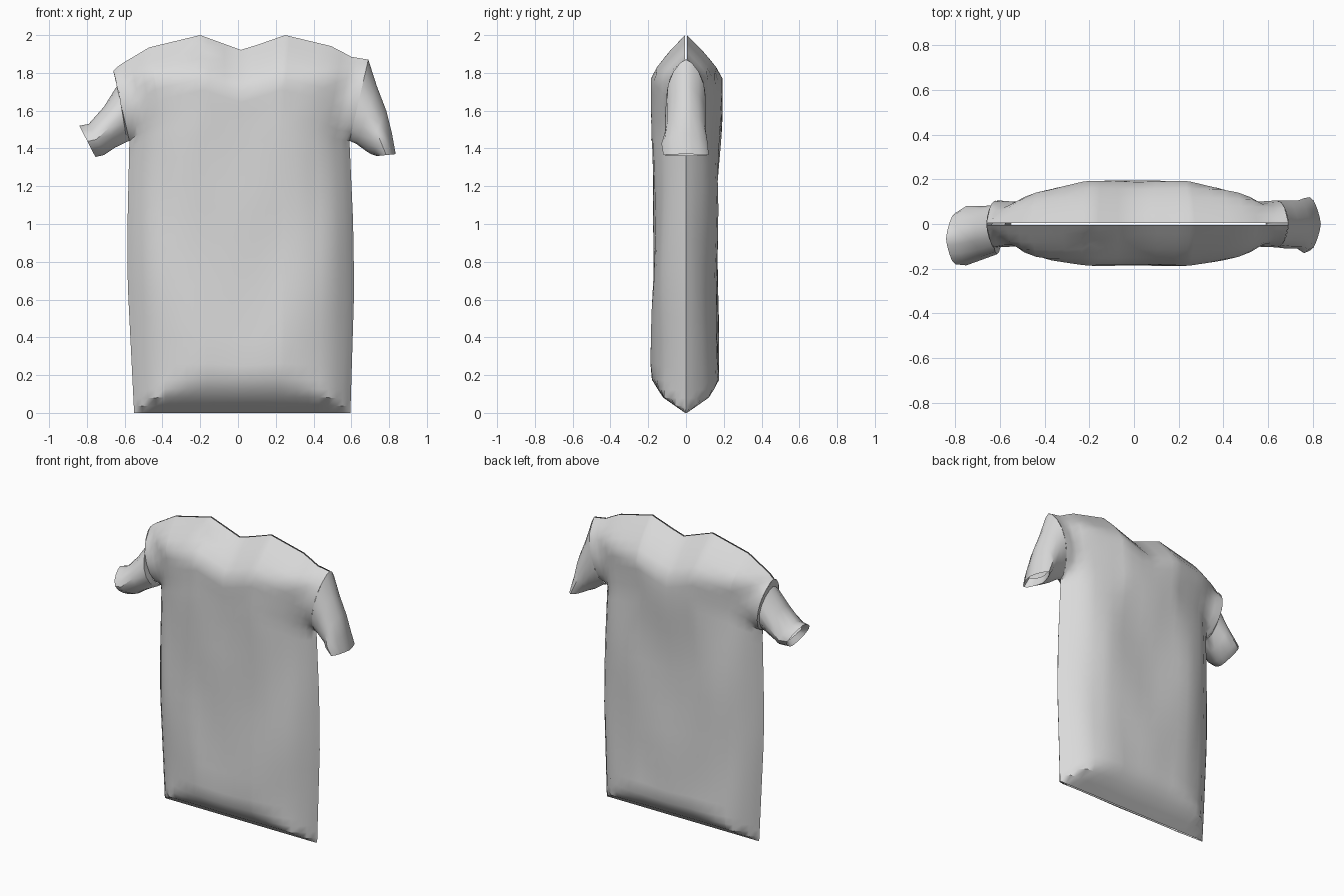
import bpy, bmesh, math
from mathutils import Vector

if "Cube" in bpy.data.objects:
    bpy.data.objects.remove(bpy.data.objects["Cube"])

cloth = bpy.data.materials.new("plain grey cloth")
cloth.diffuse_color = (0.7, 0.7, 0.7, 1)
cloth.use_nodes = True
cloth.node_tree.nodes["Principled BSDF"].inputs["Base Color"].default_value = cloth.diffuse_color


def interp(table, v):
    """Straight-line lookup in a list of (position, value) pairs."""
    if v <= table[0][0]:
        return table[0][1]
    for (a, p), (b, q) in zip(table, table[1:]):
        if v <= b:
            return p + (q - p) * (v - a) / (b - a)
    return table[-1][1]


def finish(name, bm, angle):
    bmesh.ops.remove_doubles(bm, verts=bm.verts, dist=0.0008)
    me = bpy.data.meshes.new(name)
    bm.to_mesh(me)
    bm.free()
    me.materials.append(cloth)
    ob = bpy.data.objects.new(name, me)
    bpy.context.collection.objects.link(ob)
    bpy.ops.object.select_all(action='DESELECT')
    ob.select_set(True)
    bpy.context.view_layer.objects.active = ob
    bpy.ops.object.shade_smooth_by_angle(angle=math.radians(angle))
    return ob


# Outline of the body: side seams and shoulder / neck line
LEFT = [(0, -.55), (.3, -.565), (.7, -.585), (1, -.585), (1.44, -.575),
        (1.81, -.66)]
RIGHT = [(0, .595), (.65, .615), (1, .61), (1.44, .59), (1.87, .69)]
TOP = [(-.66, 1.81), (-.63, 1.84), (-.47, 1.935), (-.2, 2.0), (.02, 1.92),
       (.25, 2.0), (.5, 1.94), (.6, 1.885), (.69, 1.87)]
# Puffiness: from the side seam, hem and shoulder line, and along the height
SIDE = [(0, 0), (.04, .052), (.12, .122), (.22, .16), (.4, .195)]
HEM = [(0, .005), (.08, .12), (.17, .18), (.25, .195)]
SHOULDER = [(0, .005), (.08, .085), (.16, .155), (.24, .2)]
FRONT = [(.17, .19), (.6, .185), (.95, .176), (1.3, .175), (1.75, .198)]
BACK = [(.17, .183), (.8, .168), (1.2, .176), (1.5, .192), (1.75, .2)]
ARMHOLE = .105


def depth(x, z, edge, below, side):
    d = min(interp(SIDE, edge), interp(HEM, z), interp(SHOULDER, below),
            interp(FRONT if side < 0 else BACK, z))
    # armholes are ovals that the sleeves continue
    hi = 1.81 if x < 0 else 1.87
    if 1.44 < z < hi:
        v = (z - 1.44) / (hi - 1.44) * 2 - 1
        hole = ARMHOLE * max(0, 1 - v * v) ** .65
        d = max(d, min(hole, interp(SHOULDER, below)))
    # soft drapes running from the armpits, and the shoulder tuck
    fade = min(1, edge / .15, z / .3, below / .3)
    d -= .006 * fade * (1.2 + math.sin(9 * abs(x) - 6 * z + 1.5 * side))
    if side < 0:
        d -= .03 * math.exp(-((x + .19) / .03) ** 2 - ((z - 1.9) / .05) ** 2)
    return max(d, 0)


# Shirt body: front and back panels, open slit at hem and neck
bm = bmesh.new()
cols = sorted({.5 - .5 * math.cos(math.pi * k / 24) for k in range(25)}
              | {(x + .66) / 1.35 for x in (-.47, -.2, .25)})
rows = [0, .02, .042, .065, .09, .13] + [.2 + .07 * k for k in range(8)] + \
       [.735, .77, .795, .82, .855, .885, .915, .94, .96, .98, .99, 1]
for side in (-1, 1):
    grid = []
    for t in rows:
        l, r = interp(LEFT, t * 1.81), interp(RIGHT, t * 1.87)
        line = []
        for u in cols:
            top = interp(TOP, -.66 + 1.35 * u)
            x, z = l + (r - l) * u, t * top
            d = depth(x, z, min(x - l, r - x), top - z, side)
            line.append(bm.verts.new((x, side * d, z)))
        grid.append(line)
    for a, b in zip(grid, grid[1:]):
        for i in range(len(cols) - 1):
            f = [a[i], a[i + 1], b[i + 1], b[i]]
            bm.faces.new(f if side < 0 else f[::-1])
finish("shirt_body", bm, 40)


# Sleeves: rings given as top (x, z), bottom (x, z), front y, back y
def sleeve(name, rings, n=16):
    bm = bmesh.new()
    loops = []
    for k, (tx, tz, bx, bz, y0, y1) in enumerate(rings):
        top, bot = Vector((tx, 0, tz)), Vector((bx, 0, bz))
        mid, half = (top + bot) / 2, (top - bot) / 2
        loop = []
        for i in range(n):
            a = 2 * math.pi * i / n
            c, s = math.cos(a), math.sin(a)
            # slight ridge along the seams, crumpled cuffs
            s *= abs(s) ** .3
            w = 1 - (.035 * (1 - math.cos(4 * a)) if k > 2 else 0)
            p = mid + half * c * w
            p.y = (y0 + y1) / 2 + (y1 - y0) / 2 * s * w
            loop.append(bm.verts.new(p))
        loops.append(loop)
    for a, b in zip(loops, loops[1:]):
        for i in range(n):
            j = (i + 1) % n
            bm.faces.new((a[i], a[j], b[j], b[i]))
    bmesh.ops.recalc_face_normals(bm, faces=bm.faces)
    finish(name, bm, 40)


sleeve("left_sleeve", [
    (-.66, 1.81, -.575, 1.44, -ARMHOLE, ARMHOLE),
    (-.635, 1.74, -.588, 1.435, -.135, .085),
    (-.71, 1.62, -.65, 1.405, -.16, .08),
    (-.79, 1.53, -.71, 1.365, -.185, .08),
    (-.84, 1.52, -.755, 1.355, -.18, .05),
    (-.80, 1.49, -.73, 1.39, -.14, .02)])
sleeve("right_sleeve", [
    (.69, 1.87, .59, 1.44, -ARMHOLE, ARMHOLE),
    (.735, 1.73, .625, 1.425, -.11, .105),
    (.785, 1.60, .68, 1.385, -.11, .105),
    (.815, 1.48, .705, 1.37, -.13, .115),
    (.835, 1.37, .735, 1.36, -.12, .12),
    (.80, 1.44, .73, 1.41, -.09, .09)])
